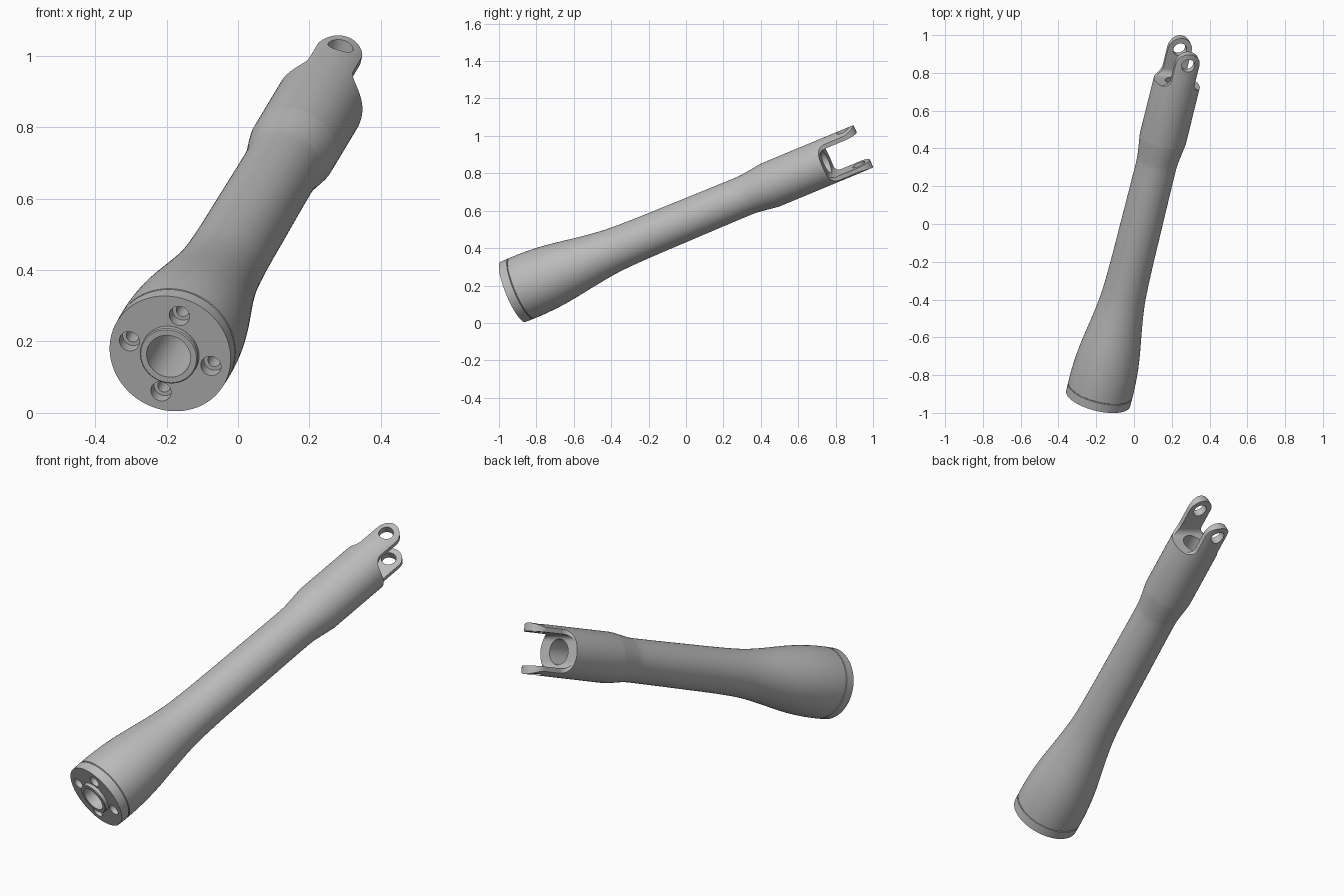
import bpy, bmesh, math
from mathutils import Vector, Matrix

cube = bpy.data.objects.get("Cube")
if cube:
    bpy.data.objects.remove(cube)

grey = bpy.data.materials.new("metal grey")
grey.use_nodes = True
grey.diffuse_color = (0.5, 0.5, 0.5, 1)
grey.node_tree.nodes["Principled BSDF"].inputs["Base Color"].default_value = (0.5, 0.5, 0.5, 1)

# Strut frame: local z runs from the flange to the fork, local y spans the prongs
axis = Vector((0.224, 0.9, 0.374)).normalized()
up = Vector((0.215, -0.419, 0.88))
up = (up - axis * up.dot(axis)).normalized()
side = up.cross(axis)
FRAME = Matrix((side, up, axis)).transposed().to_4x4()
FRAME.translation = (-0.19, -0.925, 0.166)

BORE, HEAD, TIP = 0.063, 0.125, 2.08
SHOULDER, SLOT, PRONG = 1.86, 0.083, 0.065


def add_object(name, bm):
    bmesh.ops.recalc_face_normals(bm, faces=bm.faces)
    mesh = bpy.data.meshes.new(name)
    bm.to_mesh(mesh)
    bm.free()
    mesh.materials.append(grey)
    obj = bpy.data.objects.new(name, mesh)
    bpy.context.collection.objects.link(obj)
    obj.matrix_world = FRAME
    return obj


def lathe(name, profile, steps=96):
    """Revolve a closed (radius, height) outline about local z."""
    bm = bmesh.new()
    rings = []
    for i in range(steps):
        a = math.tau * i / steps
        rings.append([bm.verts.new((r * math.cos(a), r * math.sin(a), z)) for r, z in profile])
    n = len(profile)
    for i in range(steps):
        a, b = rings[i], rings[(i + 1) % steps]
        for j in range(n):
            k = (j + 1) % n
            bm.faces.new((a[j], b[j], b[k], a[k]))
    return add_object(name, bm)


def prism(name, outline, place):
    """Extrude a flat outline; place(p, q, t) gives the local position."""
    bm = bmesh.new()
    ends = [[bm.verts.new(place(p, q, t)) for p, q in outline] for t in (-0.3, 0.3)]
    bm.faces.new(ends[0])
    bm.faces.new(ends[1])
    for j in range(len(outline)):
        k = (j + 1) % len(outline)
        bm.faces.new((ends[0][j], ends[0][k], ends[1][k], ends[1][j]))
    return add_object(name, bm)


def rod(name, radius, start, end, matrix):
    bm = bmesh.new()
    bmesh.ops.create_cone(bm, cap_ends=True, segments=40, radius1=radius, radius2=radius,
                          depth=end - start,
                          matrix=matrix @ Matrix.Translation((0, 0, (start + end) / 2)))
    return add_object(name, bm)


def carve(obj, tool, operation="DIFFERENCE"):
    tool.hide_render = True
    mod = obj.modifiers.new("cut", "BOOLEAN")
    mod.operation, mod.object, mod.solver = operation, tool, "EXACT"
    bpy.context.view_layer.objects.active = obj
    bpy.ops.object.modifier_apply(modifier=mod.name)
    bpy.data.objects.remove(tool)


def arc(cx, cy, r, a0, a1, n=12):
    return [(cx + r * math.cos(math.radians(a0 + (a1 - a0) * i / n)),
             cy + r * math.sin(math.radians(a0 + (a1 - a0) * i / n))) for i in range(n + 1)]


def smooth_curve(points, steps=5):
    """Catmull-Rom curve through a few (radius, height) points."""
    pts = [Vector(p) for p in points]
    pts = [pts[0]] + pts + [pts[-1]]
    out = []
    for a, b, c, d in zip(pts, pts[1:], pts[2:], pts[3:]):
        for i in range(steps):
            t = i / steps
            out.append(tuple(b + (c - a) * (t / 2) + (2 * a - 5 * b + 4 * c - d) * (t * t / 2)
                             + (3 * b - a - 3 * c + d) * (t ** 3 / 2)))
    return out + [tuple(points[-1])]


# Flange with raised centring boss
flange = lathe("flange", [(BORE, -0.02), (0.08, -0.02), (0.083, -0.017), (0.083, 0),
                          (0.174, 0), (0.175, 0.047), (0.170, 0.048), (0.170, 0.06), (BORE, 0.06)])

# Flared tube, waist and straight fork head
tube = smooth_curve([(0.175, 0.053), (0.174, 0.13), (0.168, 0.22), (0.157, 0.31), (0.140, 0.42),
                     (0.126, 0.52), (0.117, 0.62), (0.112, 0.78), (0.110, 1.0), (0.108, 1.25),
                     (0.108, 1.38), (0.112, 1.43), (0.120, 1.49), (HEAD, 1.53)])
strut = lathe("strut", [(BORE, 0.05), (0.170, 0.05)] + tube + [(HEAD, TIP + 0.05), (BORE, TIP + 0.05)])

# Rounded prong outline with filleted shoulders
fillet = 0.05
right = [(0.2, -0.2), (0.2, SHOULDER)]
right += arc(PRONG + fillet, SHOULDER + fillet, fillet, 270, 180)
right += arc(0, TIP - PRONG, PRONG, 0, 90)
left = [(-p, q) for p, q in reversed(right[:-1])]
carve(strut, prism("prong_outline", right + left, lambda p, q, t: (p, t, q)), "INTERSECT")

# Slot between the prongs
r = 0.035
half = [(SLOT, TIP + 0.2)] + arc(SLOT - r, SHOULDER + r, r, 0, -90)
slot = half + [(-p, q) for p, q in reversed(half)]
carve(strut, prism("slot", slot, lambda p, q, t: (t, p, q)))

# Cross-pin hole through both prongs
pin = Matrix.Translation((0, 0, TIP - PRONG)) @ Matrix.Rotation(math.pi / 2, 4, "X")
carve(strut, rod("pin_hole", 0.036, -0.3, 0.3, pin))

# Four counterbored bolt holes
for i in range(4):
    a = math.pi / 2 * i
    spot = Matrix.Translation((0.12 * math.cos(a), 0.12 * math.sin(a), 0))
    carve(flange, rod("counterbore", 0.029, -0.1, 0.04, spot))
    carve(flange, rod("bolt_hole", 0.018, 0.03, 0.1, spot))
    carve(strut, rod("bolt_hole", 0.018, 0.0, 0.1, spot))

for obj in (flange, strut):
    bpy.ops.object.select_all(action="DESELECT")
    obj.select_set(True)
    bpy.context.view_layer.objects.active = obj
    bpy.ops.object.shade_smooth_by_angle(angle=math.radians(30))
